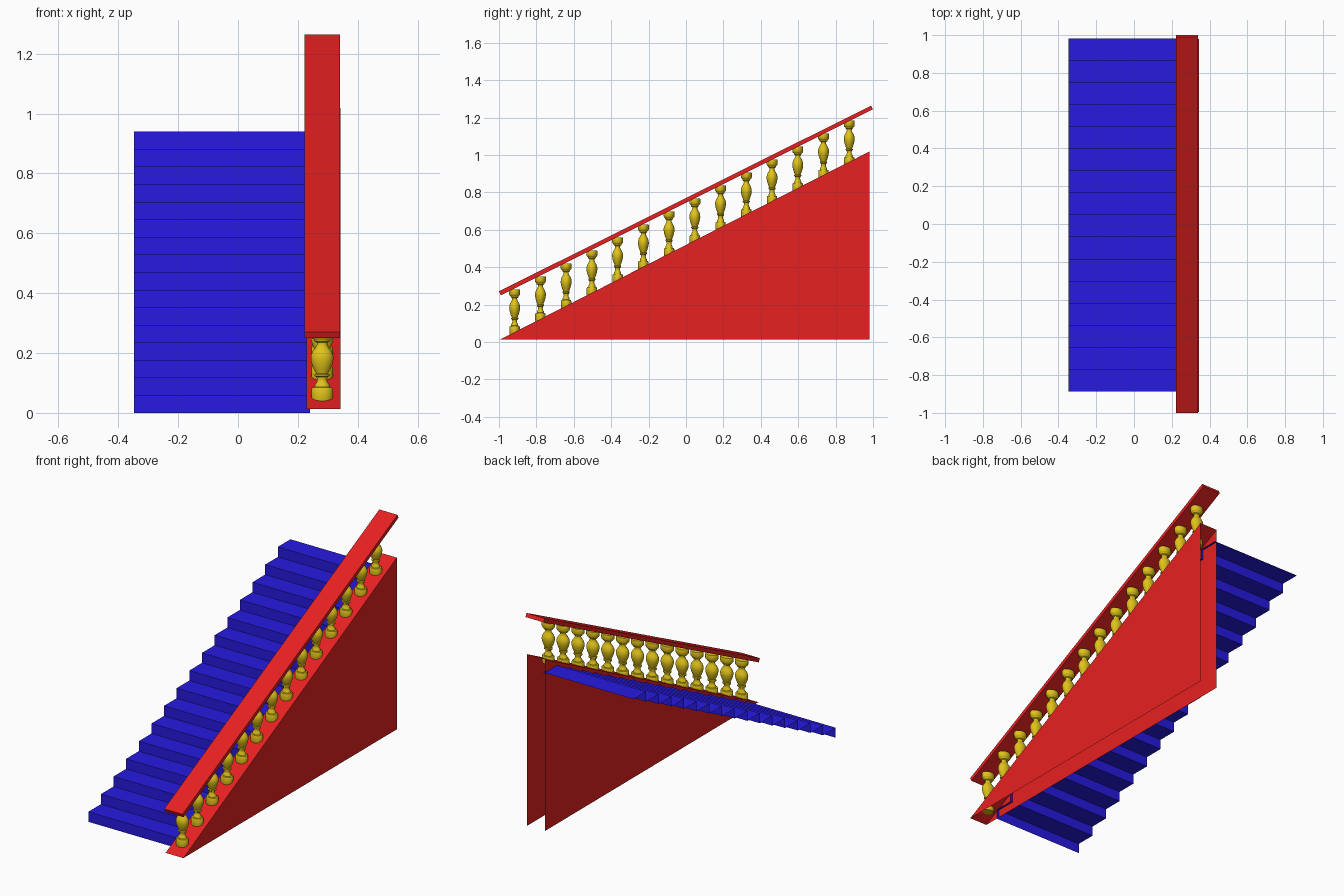
import bpy, math

if "Cube" in bpy.data.objects:
    bpy.data.objects.remove(bpy.data.objects["Cube"])

def material(name, rgb):
    m = bpy.data.materials.new(name)
    m.diffuse_color = (*rgb, 1)
    m.use_nodes = True
    m.node_tree.nodes["Principled BSDF"].inputs["Base Color"].default_value = m.diffuse_color
    return m

RED = material("red_paint", (0.8, 0.015, 0.015))
BLUE = material("blue_carpet", (0.02, 0.01, 0.75))
GOLD = material("gold", (0.75, 0.55, 0.01))

def make_mesh(name, verts, faces, mat):
    me = bpy.data.meshes.new(name)
    me.from_pydata(verts, [], faces)
    me.materials.append(mat)
    return me

def add_object(name, me, loc=(0, 0, 0)):
    ob = bpy.data.objects.new(name, me)
    ob.location = loc
    bpy.context.collection.objects.link(ob)
    return ob

# Stairs: one folded sheet of risers and treads
STEPS, Y0, Y1, TOP = 16, -0.888, 0.982, 0.94
run, rise = (Y1 - Y0) / STEPS, TOP / STEPS
path = [(Y0, 0)]
for i in range(STEPS):
    path += [(Y0 + i * run, (i + 1) * rise), (Y0 + (i + 1) * run, (i + 1) * rise)]
verts = [(x, y, z) for y, z in path for x in (-0.348, 0.24)]
faces = [(2*i, 2*i + 1, 2*i + 3, 2*i + 2) for i in range(len(path) - 1)]
add_object("stairs", make_mesh("stairs", verts, faces, BLUE))

# Side wall: two triangles joined by a sloping top, open at back and below
tri = [(-0.995, 0.013), (0.98, 0.013), (0.98, 1.018)]
verts = [(x, y, z) for x in (0.228, 0.343) for y, z in tri]
add_object("side_wall", make_mesh("side_wall", verts,
           [(0, 2, 1), (3, 4, 5), (0, 3, 5, 2)], RED))

# Handrail: sloping plank with square-cut ends
sec = [(-0.99, 0.25), (1.0, 1.244), (0.99, 1.264), (-1.0, 0.271)]
verts = [(x, y, z) for x in (0.222, 0.34) for y, z in sec]
faces = [(3, 2, 1, 0), (4, 5, 6, 7)]
faces += [(i, (i + 1) % 4, (i + 1) % 4 + 4, i + 4) for i in range(4)]
add_object("handrail", make_mesh("handrail", verts, faces, RED))

# Baluster: turned profile (radius, height), slightly oval in plan
profile = [(0.034, 0), (0.036, 0.005), (0.036, 0.040), (0.033, 0.045),
           (0.025, 0.047), (0.024, 0.055), (0.018, 0.062), (0.016, 0.072),
           (0.019, 0.080), (0.025, 0.083), (0.025, 0.089), (0.020, 0.092),
           (0.027, 0.105), (0.034, 0.122), (0.038, 0.140), (0.037, 0.153),
           (0.031, 0.167), (0.022, 0.178), (0.017, 0.188), (0.018, 0.195),
           (0.026, 0.199), (0.028, 0.205), (0.035, 0.210), (0.038, 0.215),
           (0.038, 0.238), (0.036, 0.242)]
N = 24
verts = [(r * math.cos(2*math.pi*k/N), 0.77 * r * math.sin(2*math.pi*k/N), z)
         for r, z in profile for k in range(N)]
faces = [(j*N + k, j*N + (k + 1) % N, (j + 1)*N + (k + 1) % N, (j + 1)*N + k)
         for j in range(len(profile) - 1) for k in range(N)]
last = (len(profile) - 1) * N
faces += [tuple(reversed(range(N))), tuple(range(last, last + N))]
baluster = make_mesh("baluster", verts, faces, GOLD)

# Row of balusters climbing the slope
row = [add_object(f"baluster_{i + 1}", baluster,
                  (0.281, -0.916 + 0.1376 * i, 0.04 + 0.0695 * i)) for i in range(14)]
bpy.context.view_layer.objects.active = row[0]
row[0].select_set(True)
bpy.ops.object.shade_smooth_by_angle(angle=math.radians(40))
